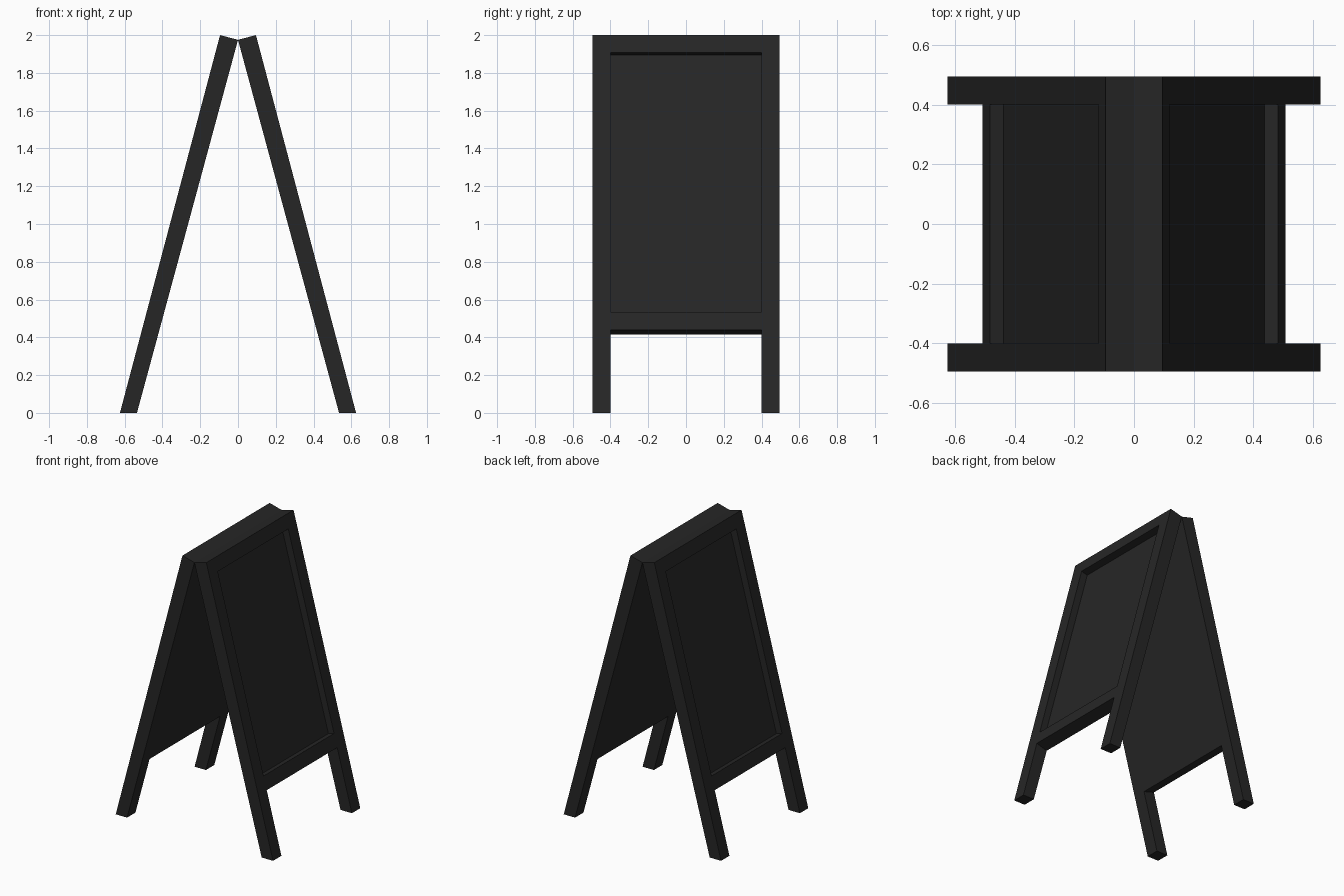
import bpy, bmesh

if "Cube" in bpy.data.objects:
    bpy.data.objects.remove(bpy.data.objects["Cube"])

black = bpy.data.materials.new("charcoal black")
black.diffuse_color = (0.019, 0.019, 0.019, 1)
black.use_nodes = True
black.node_tree.nodes["Principled BSDF"].inputs["Base Color"].default_value = black.diffuse_color

DROP = 0.025            # inner edge sits lower than outer: cuts are square to the lean
HALF, INNER = 0.495, 0.40


def pt(z, t):
    """Point on a leaning side: z of its outer edge, t = 0 inner to 1 outer."""
    xo, zo = 0.625 - 0.265 * z, z
    zi = max(z - DROP, 0)
    xi = 0.535 * (1 - zi / 1.975)
    return xi + (xo - xi) * t, zi + (zo - zi) * t


def slab(name, side, z0, z1, t0, t1, y0, y1):
    """Box that follows the lean of one side of the stand."""
    bm = bmesh.new()
    prof = [pt(z0, t0), pt(z0, t1), pt(z1, t1), pt(z1, t0)]
    rings = [[bm.verts.new((side * x, y, z)) for x, z in prof] for y in (y0, y1)]
    for r in rings:
        bm.faces.new(r)
    for i in range(4):
        j = (i + 1) % 4
        bm.faces.new((rings[0][i], rings[0][j], rings[1][j], rings[1][i]))
    bmesh.ops.recalc_face_normals(bm, faces=bm.faces)
    me = bpy.data.meshes.new(name)
    bm.to_mesh(me)
    bm.free()
    me.materials.append(black)
    bpy.context.collection.objects.link(bpy.data.objects.new(name, me))


for side, label in ((-1, "left"), (1, "right")):
    # Full-length legs at front and back
    slab(label + "_front_leg", side, 0, 2, 0, 1, -HALF, -INNER)
    slab(label + "_back_leg", side, 0, 2, 0, 1, INNER, HALF)
    # Rails between the legs
    slab(label + "_top_rail", side, 1.907, 2, 0, 1, -INNER, INNER)
    slab(label + "_bottom_rail", side, 0.44, 0.535, 0, 1, -INNER, INNER)
    # Board: recessed outside, flush inside
    slab(label + "_board", side, 0.535, 1.907, 0, 0.48, -INNER, INNER)
